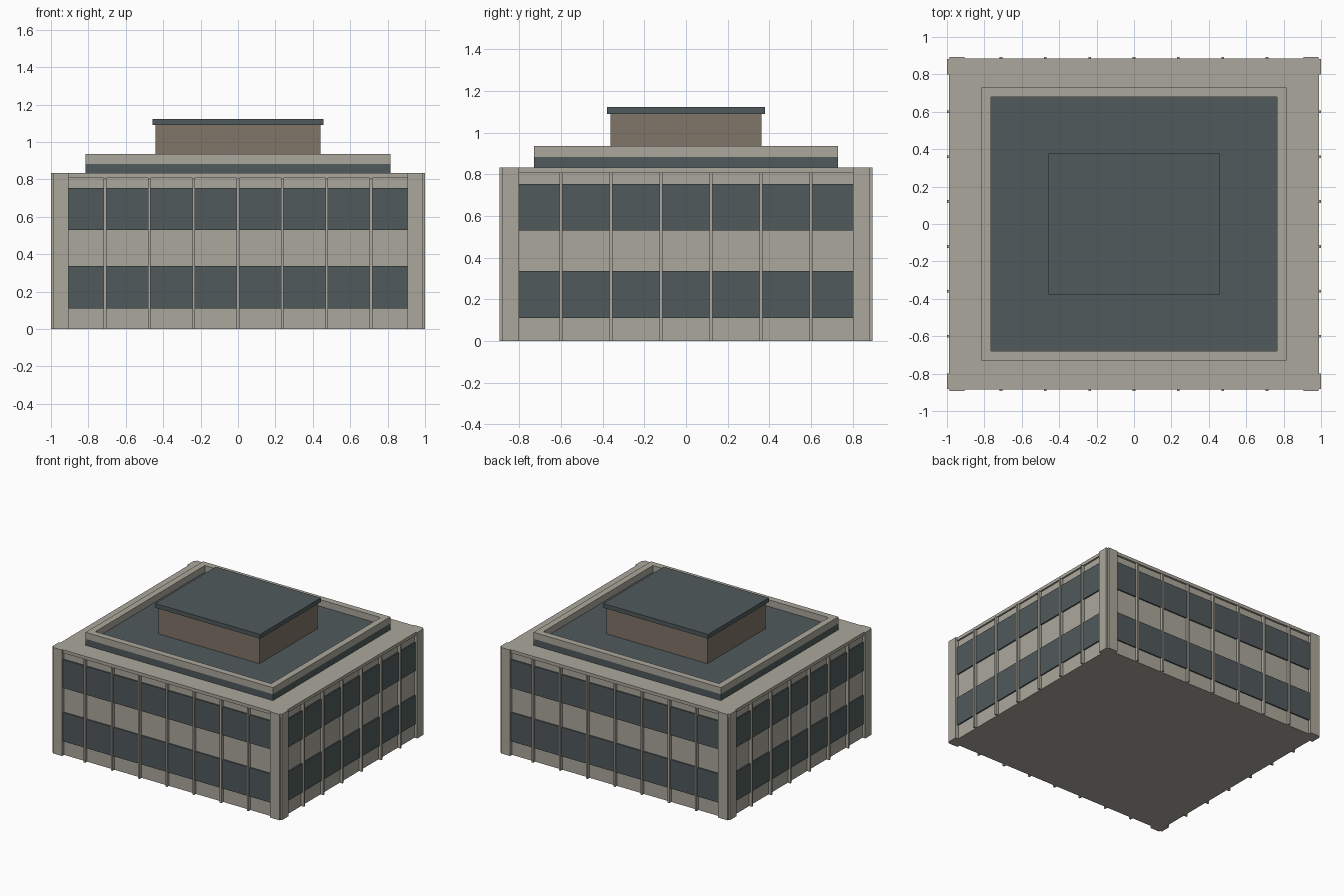
import bpy, bmesh

cube = bpy.data.objects.get("Cube")
if cube:
    bpy.data.objects.remove(cube, do_unlink=True)


def material(name, rgb):
    m = bpy.data.materials.new(name)
    m.use_nodes = True
    m.diffuse_color = (*rgb, 1)
    m.node_tree.nodes["Principled BSDF"].inputs["Base Color"].default_value = (*rgb, 1)
    return m


CONCRETE = material("warm grey concrete", (0.41, 0.39, 0.335))
SLATE = material("dark slate glass", (0.081, 0.101, 0.107))
BROWN = material("brown cladding", (0.217, 0.178, 0.14))


def prism(name, points, z0, z1, mat, hole=None):
    """Extrude a plan outline from z0 to z1; with a hole, make a ring."""
    bm = bmesh.new()
    if hole:
        rings = [[bm.verts.new((x, y, z)) for x, y in loop]
                 for z in (z0, z1) for loop in (points, hole)]
        out0, in0, out1, in1 = rings
        for a, b in ((out0, out1), (out1, in1), (in1, in0), (in0, out0)):
            for i in range(len(a)):
                j = (i + 1) % len(a)
                bm.faces.new((a[i], a[j], b[j], b[i]))
    else:
        face = bm.faces.new([bm.verts.new((x, y, z0)) for x, y in points])
        top = bmesh.ops.extrude_face_region(bm, geom=[face])["geom"]
        verts = [v for v in top if isinstance(v, bmesh.types.BMVert)]
        bmesh.ops.translate(bm, verts=verts, vec=(0, 0, z1 - z0))
    bmesh.ops.recalc_face_normals(bm, faces=bm.faces)
    mesh = bpy.data.meshes.new(name)
    bm.to_mesh(mesh)
    bm.free()
    mesh.materials.append(mat)
    obj = bpy.data.objects.new(name, mesh)
    bpy.context.collection.objects.link(obj)
    return obj


def rect(hx, hy, cx=0, cy=0):
    return [(cx - hx, cy - hy), (cx + hx, cy - hy), (cx + hx, cy + hy), (cx - hx, cy + hy)]


# Concrete body, with two window bands standing slightly proud of it
prism("body", rect(0.975, 0.87), 0, 0.808, CONCRETE)
prism("lower_windows", rect(0.985, 0.88), 0.11, 0.337, SLATE)
prism("upper_windows", rect(0.985, 0.88), 0.53, 0.753, SLATE)
prism("roof_slab", rect(0.988, 0.885), 0.808, 0.833, CONCRETE)

# Notched corner piers
pier = [(0.905, 0.8), (1, 0.8), (1, 0.881), (0.986, 0.881), (0.986, 0.894), (0.905, 0.894)]
for sx, side in ((1, "left"), (-1, "right")):
    for sy, end in ((-1, "front"), (1, "back")):
        prism(f"{end}_{side}_pier", [(x * sx, y * sy) for x, y in pier], 0, 0.833, CONCRETE)

# Slim mullions on all four walls
for s, front, side in ((-1, "front", "right"), (1, "back", "left")):
    for i in range(7):
        prism(f"{front}_mullion", rect(0.007, 0.025, (i - 3) * 0.237, s * 0.869), 0, 0.808, CONCRETE)
    for i in range(6):
        prism(f"{side}_mullion", rect(0.025, 0.007, s * 0.974, (i - 2.5) * 0.24), 0, 0.808, CONCRETE)

# Raised roof deck with its parapet
prism("roof_deck", rect(0.815, 0.73), 0.833, 0.883, SLATE)
prism("roof_parapet", rect(0.815, 0.73), 0.883, 0.935, CONCRETE, hole=rect(0.765, 0.68))

# Rooftop plant room
prism("plant_room", rect(0.44, 0.362), 0.883, 1.09, BROWN)
prism("plant_room_lid", rect(0.457, 0.378), 1.09, 1.123, SLATE)
